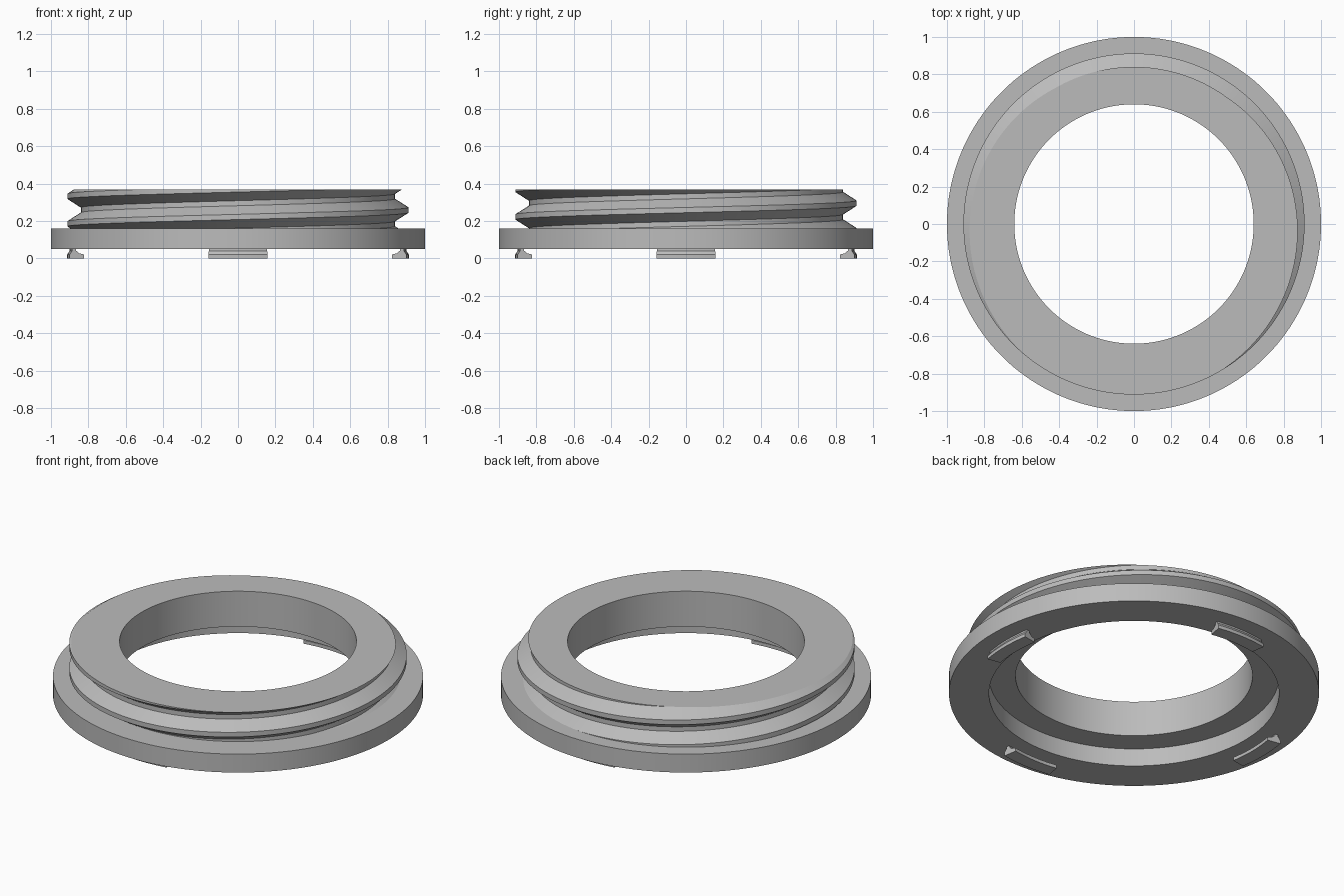
import bpy, bmesh
from math import cos, sin, pi, radians, floor

cube = bpy.data.objects.get("Cube")
if cube:
    bpy.data.objects.remove(cube)

mat = bpy.data.materials.new("light_grey")
mat.use_nodes = True
GREY = (0.5, 0.5, 0.5, 1)
mat.diffuse_color = GREY
mat.node_tree.nodes["Principled BSDF"].inputs["Base Color"].default_value = GREY

ROOT, CREST = 0.84, 0.912          # thread radii
PITCH, START = 0.147, 0.258        # rise per turn, crest height at +x
CREST_HALF, FLANK = 0.014, 0.046   # crest half width, flank height
Z_FLANGE, Z_TOP = 0.16, 0.367
HOLE, BORE, RIM, Z_RIM = 0.64, 0.784, 1.0, 0.05


def finish(name, bm):
    bmesh.ops.remove_doubles(bm, verts=bm.verts, dist=0.00005)
    bmesh.ops.dissolve_degenerate(bm, edges=bm.edges, dist=0.00005)
    bmesh.ops.recalc_face_normals(bm, faces=bm.faces)
    mesh = bpy.data.meshes.new(name)
    bm.to_mesh(mesh)
    bm.free()
    mesh.materials.append(mat)
    obj = bpy.data.objects.new(name, mesh)
    bpy.context.collection.objects.link(obj)
    bpy.ops.object.select_all(action='DESELECT')
    obj.select_set(True)
    bpy.context.view_layer.objects.active = obj
    bpy.ops.object.shade_smooth_by_angle(angle=radians(25))
    return obj


def sweep(name, section, a0, a1, steps, caps=False):
    """Sweep a closed (radius, z) section, which may vary with angle, about z."""
    bm = bmesh.new()
    columns = []
    for i in range(steps + 1):
        a = a0 + (a1 - a0) * i / steps
        columns.append([bm.verts.new((r * cos(a), r * sin(a), z)) for r, z in section(a)])
    n = len(columns[0])
    for c, d in zip(columns, columns[1:]):
        for j in range(n):
            k = (j + 1) % n
            bm.faces.new((c[j], d[j], d[k], c[k]))
    if caps:
        bm.faces.new(columns[0])
        bm.faces.new(columns[-1])
    return finish(name, bm)


def thread_radius(z, crest):
    # Trapezoid thread: flat crest, straight flank, flat root
    d = (z - crest) / PITCH
    d = abs(d - floor(d + 0.5)) * PITCH
    t = min(max((d - CREST_HALF) / FLANK, 0), 1)
    return CREST + (ROOT - CREST) * t


def ring_section(a):
    crest = START + PITCH * a / (2 * pi)
    offsets = (CREST_HALF + FLANK, CREST_HALF, -CREST_HALF, -CREST_HALF - FLANK)
    points = [(HOLE, Z_TOP), (thread_radius(Z_TOP, crest), Z_TOP)]
    for turn in range(2, -4, -1):
        for off in offsets:
            z = min(max(crest + turn * PITCH + off, Z_FLANGE), Z_TOP)
            points.append((thread_radius(z, crest), z))
    points.append((thread_radius(Z_FLANGE, crest), Z_FLANGE))
    # Flange, counterbore and shoulder back to the hole
    return points + [(RIM, Z_FLANGE), (RIM, Z_RIM), (BORE, Z_RIM),
                     (BORE, Z_FLANGE - 0.004), (HOLE, Z_FLANGE - 0.004)]


sweep("threaded_ring", ring_section, 0, 2 * pi, 180)

# Four hooked locking tabs under the flange
TAB = [(0.9, 0.055), (0.9, 0.04), (0.914, 0.02), (0.914, 0), (0.835, 0),
       (0.835, 0.02), (0.862, 0.027), (0.88, 0.042), (0.88, 0.055)]
HALF = 0.174
for name, quarter in (("left", 0), ("back", 1), ("right", 2), ("front", 3)):
    mid = quarter * pi / 2
    sweep(name + "_tab", lambda a: TAB, mid - HALF, mid + HALF, 12, caps=True)
